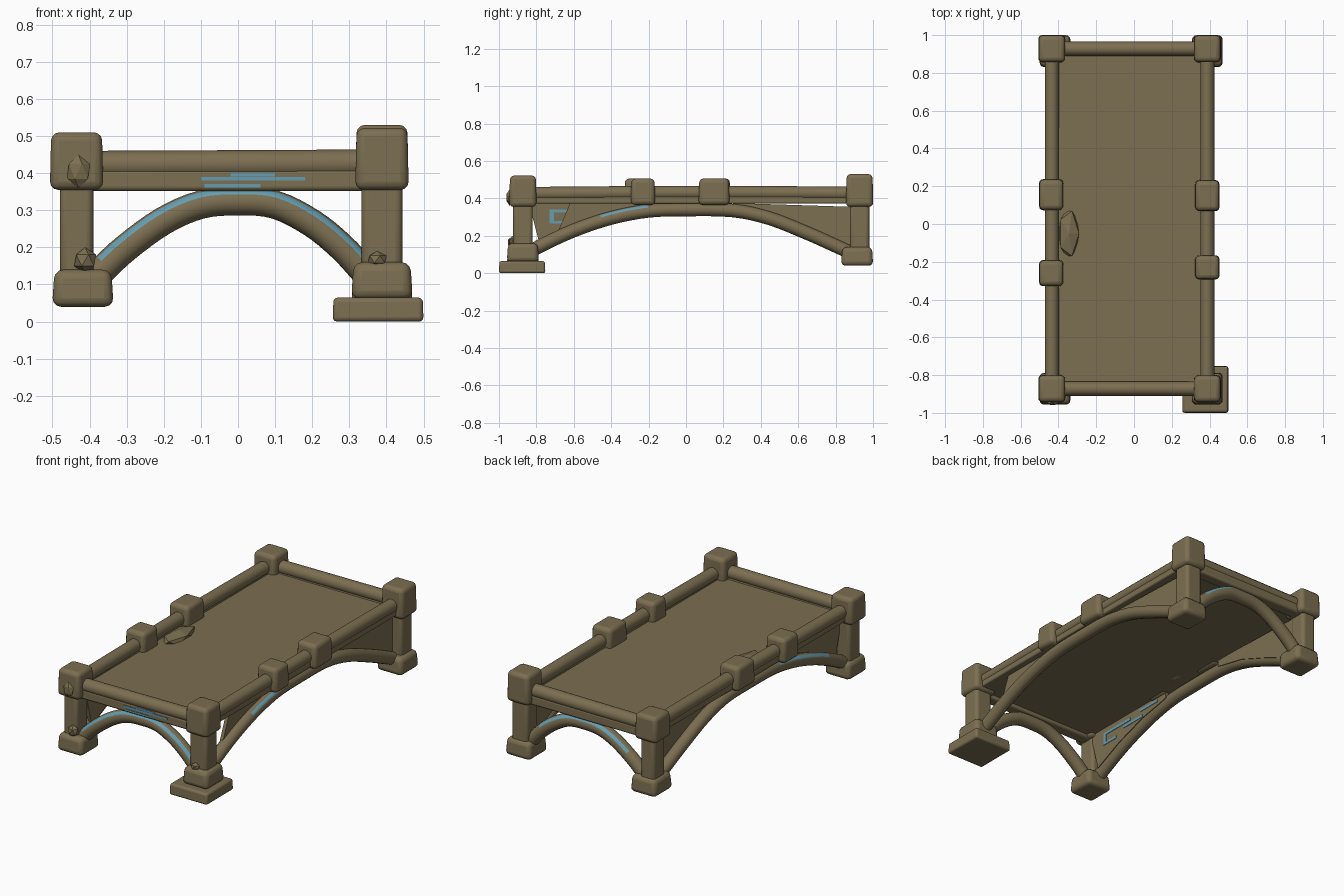
import bpy, bmesh, math
from mathutils import Vector

if "Cube" in bpy.data.objects:
    bpy.data.objects.remove(bpy.data.objects["Cube"])


def material(name, rgb):
    m = bpy.data.materials.new(name)
    m.diffuse_color = (*rgb, 1)
    m.use_nodes = True
    m.node_tree.nodes["Principled BSDF"].inputs["Base Color"].default_value = m.diffuse_color
    return m


STONE = material("weathered stone", (0.20, 0.158, 0.082))
BLUE = material("faded blue paint", (0.13, 0.34, 0.44))


def finish(name, bm, mats=(STONE,), bevel=0.0, smooth=True):
    bmesh.ops.recalc_face_normals(bm, faces=bm.faces)
    me = bpy.data.meshes.new(name)
    bm.to_mesh(me)
    bm.free()
    for m in mats:
        me.materials.append(m)
    ob = bpy.data.objects.new(name, me)
    bpy.context.collection.objects.link(ob)
    if bevel:
        b = ob.modifiers.new("worn edges", 'BEVEL')
        b.width, b.segments = bevel, 3
    if smooth:
        bpy.ops.object.select_all(action='DESELECT')
        bpy.context.view_layer.objects.active = ob
        ob.select_set(True)
        bpy.ops.object.shade_smooth_by_angle(angle=math.radians(40))
    return ob


def block(name, x, y, z, bevel=0.02, taper=1.0, mat=STONE):
    """Box from three (min, max) ranges; taper scales its top."""
    bm = bmesh.new()
    bmesh.ops.create_cube(bm, size=1)
    for v in bm.verts:
        k = taper if v.co.z > 0 else 1
        v.co = [(r[0] + r[1]) / 2 + c * (r[1] - r[0]) * s
                for r, c, s in zip((x, y, z), v.co, (k, k, 1))]
    return finish(name, bm, (mat,), bevel)


def around(c, half):
    return (c - half, c + half)


def smooth_path(pts, n=4):
    """Catmull-Rom through (t, z) points."""
    p = [Vector(q) for q in pts]
    p = [2 * p[0] - p[1]] + p + [2 * p[-1] - p[-2]]
    out = []
    for i in range(1, len(p) - 2):
        a, b, c, d = p[i - 1:i + 3]
        for k in range(n):
            t = k / n
            out.append(0.5 * (2 * b + (c - a) * t + (2 * a - 5 * b + 4 * c - d) * t * t
                              + (3 * b - a - 3 * c + d) * t ** 3))
    return out + [p[-2]]


def place(axis, base, t, z, off=0):
    return Vector((t, base + off, z)) if axis == 'x' else Vector((base + off, t, z))


def tube(name, axis, base, pts, r, paint=None, out=1, sides=12):
    """Round bar in a vertical plane; paint is the painted range along the bar."""
    path = smooth_path(pts)
    bm = bmesh.new()
    rings = []
    for i, p in enumerate(path):
        d = (path[min(i + 1, len(path) - 1)] - path[max(i - 1, 0)]).normalized()
        ring = []
        for k in range(sides):
            a = 2 * math.pi * k / sides
            q = p + Vector((-d.y, d.x)) * r * math.cos(a)
            ring.append(bm.verts.new(place(axis, base, q.x, q.y, out * r * math.sin(a))))
        rings.append(ring)
    for i in range(len(rings) - 1):
        for k in range(sides):
            j = (k + 1) % sides
            f = bm.faces.new((rings[i][k], rings[i][j], rings[i + 1][j], rings[i + 1][k]))
            if paint and k == 1 and paint[0] < path[i].x < paint[1]:
                f.material_index = 1
    bm.faces.new(rings[0])
    bm.faces.new(rings[-1])
    return finish(name, bm, (STONE, BLUE))


def panel(name, x, pts, thick=0.02):
    """Upright plate from a (y, z) outline."""
    bm = bmesh.new()
    f = bm.faces.new([bm.verts.new((x - thick / 2, y, z)) for y, z in pts])
    g = bmesh.ops.extrude_face_region(bm, geom=[f])
    bmesh.ops.translate(bm, vec=(thick, 0, 0),
                        verts=[v for v in g['geom'] if isinstance(v, bmesh.types.BMVert)])
    return finish(name, bm, smooth=False)


def rock(name, loc, scale):
    bm = bmesh.new()
    bmesh.ops.create_icosphere(bm, subdivisions=1, radius=1)
    for v in bm.verts:
        v.co = Vector(loc) + Vector([a * b for a, b in zip(v.co, scale)])
    return finish(name, bm, smooth=False)


LX, RX, FY, BY = -0.435, 0.388, -0.872, 0.928

# Corner posts with caps and bases
corners = (("front_left", LX, FY, 0.045, 0.51, 0.04), ("front_right", RX, FY, 0.055, 0.522, 0.06),
           ("back_left", LX, BY, 0.045, 0.505, 0.04), ("back_right", RX, BY, 0.052, 0.53, 0.04))
for n, x, y, h, top, bot in corners:
    block(n + "_post", around(x, h), around(y, 0.052), (bot + 0.06, 0.42), 0.018)
    block(n + "_cap", around(x, 0.072), around(y, 0.073), (0.355, top), 0.022, 0.95)
    bx = -0.418 if x < 0 else x
    by = y if y < 0 else 0.915
    block(n + "_base", around(bx, 0.083), around(by, 0.086), (bot, bot + 0.1), 0.024, 0.92)
block("front_right_plinth", (0.255, 0.5), (-1, -0.752), (0, 0.065), 0.012, 0.98)

# Deck
block("deck", (LX, RX), (FY, BY), (0.372, 0.398), 0)

# Rails with lower beams
for n, x in (("left", LX), ("right", RX)):
    tube(n + "_rail", 'y', x, [(FY, 0.424), (0, 0.43), (BY, 0.426)], 0.037)
    block(n + "_beam", around(x, 0.03), (FY, BY), (0.372, 0.41), 0.008)
for n, y in (("front", FY), ("back", BY)):
    tube(n + "_rail", 'x', y, [(LX, 0.422), (0, 0.424), (RX, 0.426)], 0.038)
    block(n + "_beam", (LX, RX), around(y, 0.035), (0.352, 0.41), 0.012)

# Mid-rail blocks
for n, x, y, h in (("left_front", -0.438, -0.26, 0.07), ("left_back", -0.438, 0.155, 0.083),
                   ("right_front", RX, -0.23, 0.065), ("right_back", RX, 0.15, 0.083)):
    block(n + "_rail_block", around(x, 0.065), around(y, h), (0.365, 0.506), 0.022, 0.95)

# Arches
short = [(-0.41, 0.09), (-0.37, 0.135), (-0.3, 0.2), (-0.2, 0.272), (-0.1, 0.315), (0, 0.324),
         (0.1, 0.315), (0.2, 0.265), (0.28, 0.2), (0.34, 0.135), (0.38, 0.09)]
long = [(-0.86, 0.1), (-0.78, 0.145), (-0.6, 0.228), (-0.4, 0.295), (-0.2, 0.333), (0, 0.34),
        (0.25, 0.335), (0.45, 0.292), (0.65, 0.213), (0.78, 0.155), (0.9, 0.1)]
tube("front_arch", 'x', FY, short, 0.038, (-0.36, 0.34), -1)
tube("back_arch", 'x', BY, short, 0.038, (-0.3, 0.25), 1)
tube("left_arch", 'y', LX, long, 0.036, (-0.65, -0.25), -1)
tube("right_arch", 'y', RX, long, 0.036, (-0.5, -0.22), 1)

# Spandrel panels above the long arches
lo = long[1:5]
hi = long[6:10]
for n, x in (("left", -0.405), ("right", 0.372)):
    front = lo if x < 0 else [(-0.7, 0.185)] + lo[1:]
    start = -0.84 if x < 0 else -0.62
    panel(n + "_front_spandrel", x, front + [(-0.2, 0.375), (start, 0.375)])
    panel(n + "_back_spandrel", x, hi + [(0.88, 0.14), (0.88, 0.355), (0.25, 0.375)])

# Blue paint strokes on the front beam and inside the left panel
for i, (a, b, z) in enumerate(((-0.09, 0.06, 0.366), (-0.1, 0.18, 0.385), (-0.02, 0.1, 0.396))):
    block(f"beam_paint_{i}", (a, b), (FY - 0.038, FY - 0.033), around(z, 0.005), 0, mat=BLUE)
for i, (a, b, c, d) in enumerate(((-0.72, -0.5, 0.325, 0.34), (-0.73, -0.705, 0.27, 0.34),
                                  (-0.73, -0.62, 0.265, 0.28), (-0.56, -0.4, 0.3, 0.315),
                                  (-0.42, -0.27, 0.34, 0.355))):
    block(f"panel_paint_{i}", (-0.396, -0.392), (a, b), (c, d), 0, mat=BLUE)

# Broken stone chunks
rock("cap_chip", (-0.43, -0.942, 0.405), (0.035, 0.02, 0.045))
rock("left_base_chip", (-0.412, -0.925, 0.165), (0.033, 0.03, 0.035))
rock("right_base_chip", (0.375, -0.925, 0.168), (0.028, 0.025, 0.022))
rock("deck_shard", (-0.345, -0.05, 0.4), (0.06, 0.14, 0.035))
